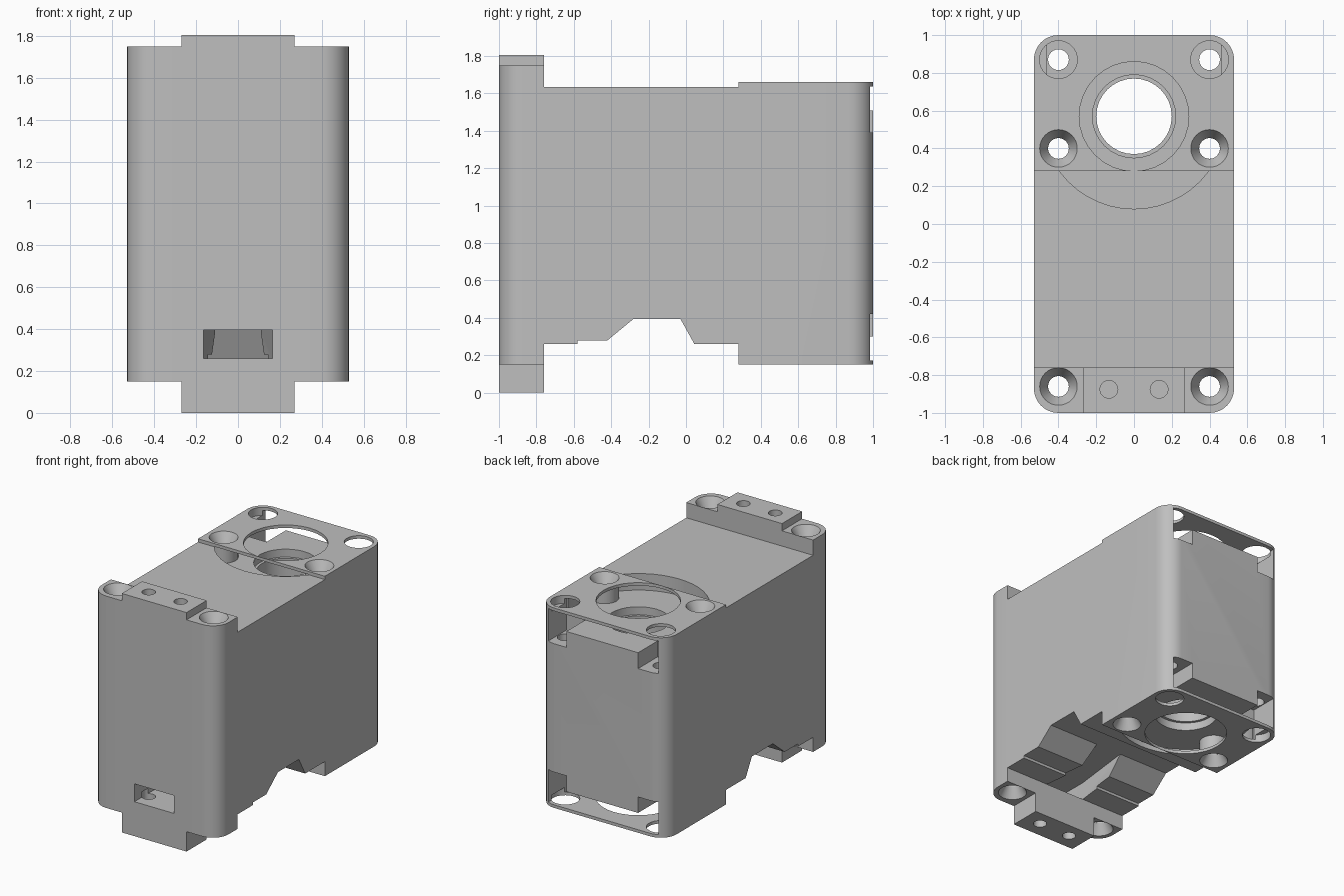
import bpy, bmesh, math

cube = bpy.data.objects.get("Cube")
if cube:
    bpy.data.objects.remove(cube, do_unlink=True)

grey = bpy.data.materials.new("plain_grey")
grey.use_nodes = True
grey.diffuse_color = (0.52, 0.52, 0.52, 1)
grey.node_tree.nodes["Principled BSDF"].inputs["Base Color"].default_value = grey.diffuse_color


def finish(name, bm):
    bmesh.ops.recalc_face_normals(bm, faces=bm.faces)
    mesh = bpy.data.meshes.new(name)
    bm.to_mesh(mesh)
    bm.free()
    mesh.materials.append(grey)
    obj = bpy.data.objects.new(name, mesh)
    bpy.context.collection.objects.link(obj)
    return obj


def prism(name, points, axis, low, high):
    """Extrude a 2D outline along x (points are y, z) or z (points are x, y)."""
    bm = bmesh.new()
    along_x = axis == "x"
    verts = [bm.verts.new((low, a, b) if along_x else (a, b, low)) for a, b in points]
    face = bm.faces.new(verts)
    new = bmesh.ops.extrude_face_region(bm, geom=[face])["geom"]
    shift = (high - low, 0, 0) if along_x else (0, 0, high - low)
    bmesh.ops.translate(bm, vec=shift, verts=[v for v in new if isinstance(v, bmesh.types.BMVert)])
    return finish(name, bm)


def box(name, x0, x1, y0, y1, z0, z1):
    return prism(name, [(x0, y0), (x1, y0), (x1, y1), (x0, y1)], "z", z0, z1)


def cone(name, x, y, z0, z1, r0, r1=None, sides=32):
    bm = bmesh.new()
    bmesh.ops.create_cone(bm, cap_ends=True, segments=sides, radius1=r0,
                          radius2=r0 if r1 is None else r1, depth=z1 - z0)
    bmesh.ops.translate(bm, vec=(x, y, (z0 + z1) / 2), verts=bm.verts)
    return finish(name, bm)


def combine(target, tool, operation="DIFFERENCE"):
    mod = target.modifiers.new("combine", "BOOLEAN")
    mod.operation, mod.solver, mod.object = operation, "EXACT", tool
    bpy.context.view_layer.objects.active = target
    bpy.ops.object.modifier_apply(modifier=mod.name)
    bpy.data.objects.remove(tool, do_unlink=True)


# Side profile of the case
W = 0.53
body = prism("motor_case", [
    (-1, .15), (-.76, .15), (-.76, .26), (-.58, .26), (-.58, .28), (-.42, .28),
    (-.28, .395), (-.03, .395), (.045, .26), (.28, .26), (.28, .15), (1, .15),
    (1, 1.66), (.28, 1.66), (.28, 1.635), (-.76, 1.635), (-.76, 1.75), (-1, 1.75),
], "x", -W, W)

# Rounded vertical corners
R = 0.13
outline = []
for sx, sy, start in ((1, 1, 0), (-1, 1, 90), (-1, -1, 180), (1, -1, 270)):
    for step in range(9):
        a = math.radians(start + step * 11.25)
        outline.append((sx * (W - R) + R * math.cos(a), sy * (1 - R) + R * math.sin(a)))
combine(body, prism("corner_shape", outline, "z", -.1, 2), "INTERSECT")

# Mounting block on the front
combine(body, box("front_block", -.27, .27, -1, -.76, 0, 1.805), "UNION")

# Cable channel from the front window into the underside
combine(body, prism("cable_channel", [
    (-.165, -1.1), (.165, -1.1), (.165, -.76), (.11, -.3), (.11, -.2),
    (-.11, -.2), (-.11, -.3), (-.165, -.76)], "z", .26, .395))

# Output recess under a thin end plate, mirrored on top and bottom
SHAFT_Y, BOLT_X = .57, .4


def span(side, depth_a, depth_b):
    """Heights measured inward from the top (1) or bottom (-1) end plate."""
    ends = (1.66 - depth_a, 1.66 - depth_b) if side > 0 else (.15 + depth_a, .15 + depth_b)
    return min(ends), max(ends)


for side in (1, -1):
    lo, hi = span(side, .023, .15)
    combine(body, cone("recess", 0, SHAFT_Y, lo, hi, .49, sides=48))
    combine(body, box("rear_gap", -.32, .32, SHAFT_Y, 1.1, lo, hi))
    for sx in (-1, 1):
        xs = sorted((sx * .3, sx * .46))
        combine(body, box("nut_pocket", *xs, .77, 1.1, *span(side, .023, .27)))
        combine(body, cone("bolt_column", sx * BOLT_X, .4, *span(side, .01, .16), .1), "UNION")
        combine(body, cone("plate_hole", sx * BOLT_X, .87, *span(side, -.05, .06), .1))
    combine(body, cone("plate_opening", 0, SHAFT_Y, *span(side, -.05, .06), .29))
    combine(body, cone("bearing_seat", 0, SHAFT_Y, *span(side, .1, .21), .22))

# Shaft bore
combine(body, cone("shaft_bore", 0, SHAFT_Y, 0, 2, .2))

# Bolt holes with countersinks, and screw holes in the front block
for sx in (-1, 1):
    x = sx * BOLT_X
    for y, top in ((-.86, 1.75), (.4, 1.66), (.87, None)):
        combine(body, cone("bolt_hole", x, y, -.1, 2, .055, sides=24))
        if top:
            combine(body, cone("top_countersink", x, y, top - .08, top + .001, .055, .1))
            combine(body, cone("bottom_countersink", x, y, .149, .23, .1, .055))
    combine(body, cone("top_screw_hole", sx * .133, -.875, 1.55, 1.9, .047, sides=24))
    combine(body, cone("bottom_screw_hole", sx * .133, -.875, -.1, .3, .047, sides=24))

# Smooth round surfaces, keep edges crisp
bpy.ops.object.select_all(action="DESELECT")
body.select_set(True)
bpy.context.view_layer.objects.active = body
bpy.ops.object.shade_smooth_by_angle(angle=math.radians(25))
